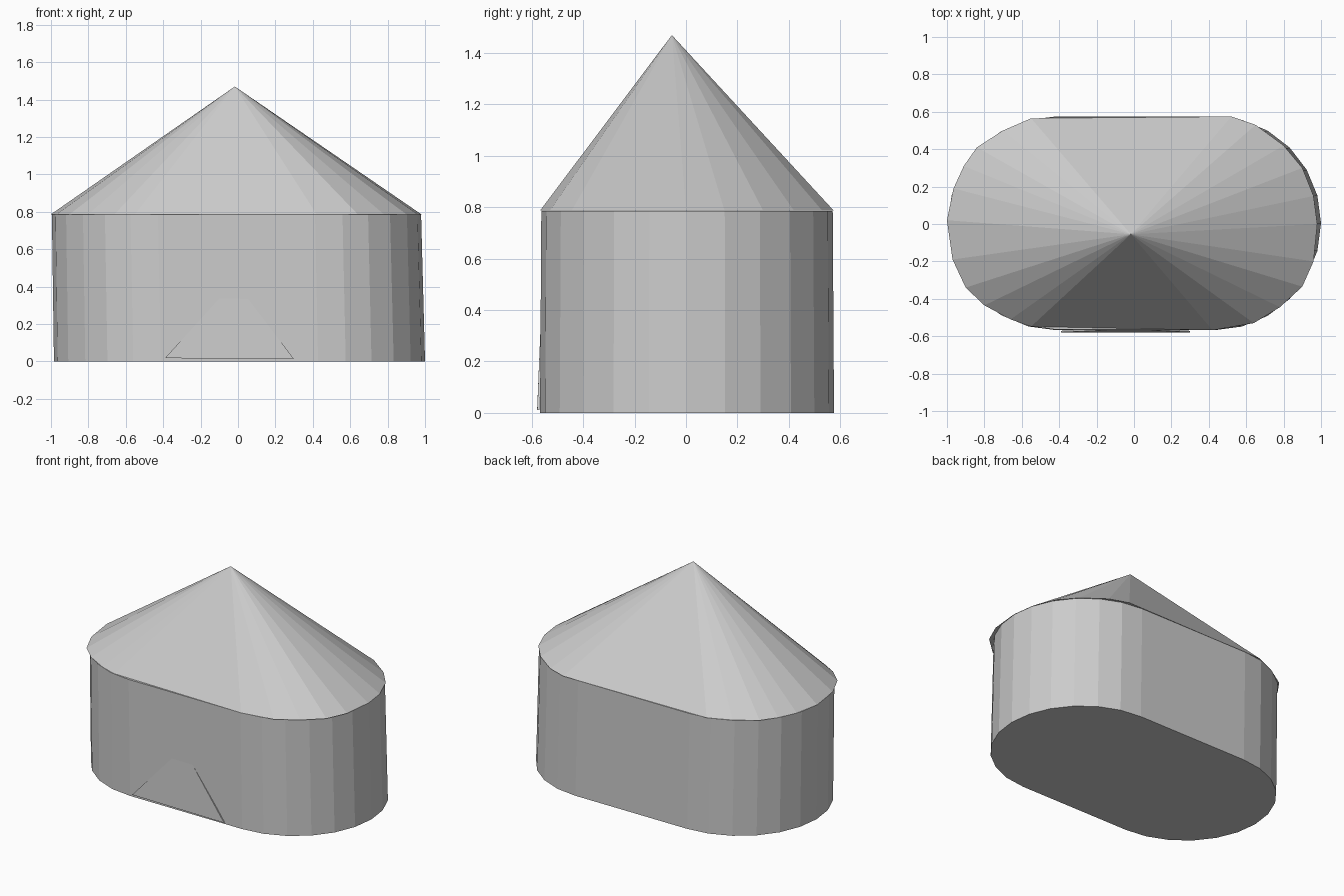
import bpy
import bmesh
from math import sin, cos, pi

cube = bpy.data.objects.get("Cube")
if cube:
    bpy.data.objects.remove(cube, do_unlink=True)

canvas = bpy.data.materials.new("light grey canvas")
canvas.use_nodes = True
GREY = (0.6, 0.6, 0.6, 1)
canvas.diffuse_color = GREY
canvas.node_tree.nodes["Principled BSDF"].inputs["Base Color"].default_value = GREY

EAVE = 0.785


def finish(name, bm):
    """Turn a bmesh into a flat shaded canvas object."""
    bmesh.ops.recalc_face_normals(bm, faces=bm.faces)
    mesh = bpy.data.meshes.new(name)
    bm.to_mesh(mesh)
    bm.free()
    mesh.materials.append(canvas)
    obj = bpy.data.objects.new(name, mesh)
    bpy.context.collection.objects.link(obj)
    return obj


def rounded_ring(bm, cx, cy, z, radius, straight, steps=12):
    """Ring with two straight sides and two half-round ends."""
    ring = []
    for side in (1, -1):
        for i in range(steps + 1):
            a = -pi / 2 + pi * i / steps
            ring.append(bm.verts.new((cx + side * (straight + radius * cos(a)),
                                      cy + side * radius * sin(a), z)))
    return ring


def bridge(bm, low, high):
    for i in range(len(low)):
        j = (i + 1) % len(low)
        bm.faces.new((low[i], low[j], high[j], high[i]))


# Wall: leans slightly to one side as it rises
bm = bmesh.new()
foot = rounded_ring(bm, 0.008, 0.004, 0, 0.572, 0.42)
head = rounded_ring(bm, -0.008, 0.004, EAVE, 0.567, 0.42)
bridge(bm, foot, head)
bm.faces.new(foot)
bm.faces.new(head)
finish("tent_wall", bm)

# Roof: off-centre cone over a hand-cut rim
rim_points = [
    (-0.55, 0.565), (-0.7, 0.5), (-0.84, 0.41), (-0.91, 0.31), (-0.965, 0.19),
    (-1.0, 0.02), (-0.97, -0.19), (-0.9, -0.34), (-0.8, -0.435),
    (-0.66, -0.51), (-0.55, -0.548), (0.42, -0.568), (0.64, -0.53),
    (0.78, -0.445), (0.9, -0.335), (0.96, -0.2), (0.98, 0.0),
    (0.96, 0.15), (0.9, 0.3), (0.8, 0.42), (0.65, 0.53), (0.52, 0.575),
]
bm = bmesh.new()
rim = [bm.verts.new((x, y, EAVE + 0.002)) for x, y in rim_points]
peak = bm.verts.new((-0.017, -0.055, 1.47))
for i, v in enumerate(rim):
    bm.faces.new((v, rim[(i + 1) % len(rim)], peak))
bm.faces.new(rim)
finish("tent_roof", bm)

# Door flap: thin triangle leaning into the front wall
bm = bmesh.new()
outline = [(-0.39, -0.579, 0.018), (0.3, -0.579, 0.012), (-0.017, -0.562, 0.43)]
front = [bm.verts.new(p) for p in outline]
back = [bm.verts.new((x, y + 0.008, z)) for x, y, z in outline]
bridge(bm, front, back)
bm.faces.new(front)
bm.faces.new(back)
finish("door_flap", bm)
